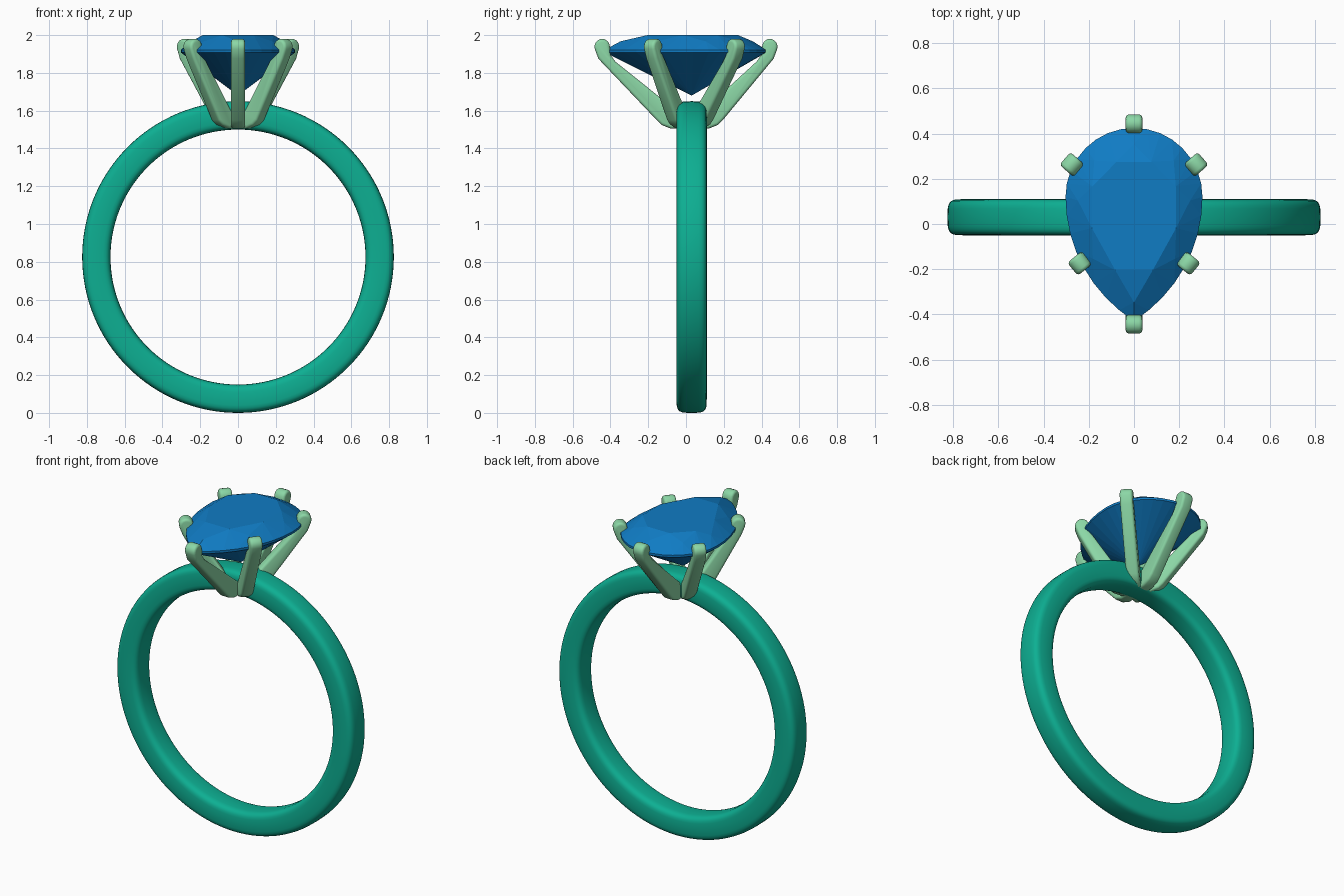
import bpy, bmesh
from math import sin, cos, pi, radians, sqrt, atan2
from mathutils import Vector, Matrix

if "Cube" in bpy.data.objects:
    bpy.data.objects.remove(bpy.data.objects["Cube"])


def material(name, rgb):
    m = bpy.data.materials.new(name)
    m.diffuse_color = (*rgb, 1)
    m.use_nodes = True
    m.node_tree.nodes["Principled BSDF"].inputs["Base Color"].default_value = m.diffuse_color
    return m


def make_object(name, bm, mat, smooth=None):
    bmesh.ops.recalc_face_normals(bm, faces=bm.faces)
    mesh = bpy.data.meshes.new(name)
    bm.to_mesh(mesh)
    bm.free()
    mesh.materials.append(mat)
    ob = bpy.data.objects.new(name, mesh)
    bpy.context.collection.objects.link(ob)
    if smooth:
        bpy.ops.object.select_all(action='DESELECT')
        ob.select_set(True)
        bpy.context.view_layer.objects.active = ob
        bpy.ops.object.shade_smooth_by_angle(angle=radians(smooth))
    return ob


band_mat = material("band green", (0.004, 0.43, 0.29))
gem_mat = material("gem blue", (0.005, 0.20, 0.55))
claw_mat = material("claw pale green", (0.26, 0.68, 0.38))


# Band: rounded-square section swept round a circle
def band():
    bm = bmesh.new()
    n, k, radius = 128, 28, 0.75

    def soft(v):
        return (abs(v) ** 0.5) * (1 if v >= 0 else -1)

    section = [(0.075 * soft(cos(2 * pi * j / k)), 0.08 * soft(sin(2 * pi * j / k)))
               for j in range(k)]
    rings = []
    for i in range(n):
        a = 2 * pi * i / n
        rings.append([bm.verts.new(((radius + dr) * cos(a), 0.03 + dy,
                                    0.825 + (radius + dr) * sin(a)))
                      for dr, dy in section])
    for i in range(n):
        p, q = rings[i], rings[(i + 1) % n]
        for j in range(k):
            bm.faces.new((p[j], p[(j + 1) % k], q[(j + 1) % k], q[j]))
    make_object("band", bm, band_mat, 60)


# Pear outline: half circle at the back, two arcs meeting in a point at the front
def pear_outline():
    half = []
    for i in range(9):
        a = pi / 2 * (1 - i / 8)
        half.append((0.303 * cos(a), 0.12 + 0.305 * sin(a)))
    big = 0.648
    end = atan2(0.55, big - 0.303)
    for i in range(1, 9):
        a = end * i / 8
        half.append((max(0, 0.303 - big + big * cos(a)), 0.12 - big * sin(a)))
    half[-1] = (0, -0.43)
    return half + [(-x, y) for x, y in reversed(half[1:-1])]


# Gem: rings of the outline wrapped in a convex hull give the cut facets
def gem():
    outline = pear_outline()
    bm = bmesh.new()

    def ring(points, scale, z):
        for x, y in points:
            bm.verts.new((x * scale, 0.03 + (y - 0.03) * scale, z))

    ring(outline, 1, 1.908)
    ring(outline, 1, 1.922)
    ring(outline[0::4], 0.82, 1.967)
    ring(outline[2::4], 0.66, 2.0)
    ring(outline[0::4], 0.45, 1.785)
    bm.verts.new((0, 0.03, 1.68))
    res = bmesh.ops.convex_hull(bm, input=bm.verts)
    loose = [v for v in bm.verts if not v.link_faces]
    bmesh.ops.delete(bm, geom=loose, context='VERTS')
    bmesh.ops.dissolve_limit(bm, angle_limit=radians(1), verts=bm.verts, edges=bm.edges)
    make_object("pear_gem", bm, gem_mat)


# Claw: side profile with a round tip, extruded, turned about the setting's axis
def claw(name, reach, angle):
    base = 0.15 if reach > 0.4 else 0.13
    prof = [(0, 1.505), (base - 0.05, 1.505), (base, 1.525), (base + 0.025, 1.55),
            (reach + 0.02, 1.875)]
    for i in range(9):
        a = radians(-20 + 25 * i)
        prof.append((reach + 0.041 * cos(a), 1.939 + 0.041 * sin(a)))
    prof += [(reach - 0.045, 1.895), (reach - 0.07, 1.86), (0.07, 1.60), (0, 1.585)]
    bm = bmesh.new()
    w = 0.037
    face = bm.faces.new([bm.verts.new((r, -w, z)) for r, z in prof])
    ext = bmesh.ops.extrude_face_region(bm, geom=[face])
    new = [v for v in ext["geom"] if isinstance(v, bmesh.types.BMVert)]
    bmesh.ops.translate(bm, verts=new, vec=(0, 2 * w, 0))
    bmesh.ops.recalc_face_normals(bm, faces=bm.faces)
    rim = [e for e in bm.edges if abs(e.verts[0].co.y - e.verts[1].co.y) < 1e-5]
    bmesh.ops.bevel(bm, geom=rim, offset=0.015, segments=3, profile=0.5,
                    affect='EDGES', clamp_overlap=True)
    bm.transform(Matrix.Translation((0, 0.02, 0)) @ Matrix.Rotation(radians(angle), 4, 'Z'))
    make_object(name, bm, claw_mat, 40)


band()
gem()
claw("back_claw", 0.424, 90)
claw("front_claw", 0.464, -90)
for side, flip in (("right", False), ("left", True)):
    for part, reach, angle in (("back", 0.367, 41.5), ("front", 0.309, -39)):
        claw(f"{part}_{side}_claw", reach, 180 - angle if flip else angle)
